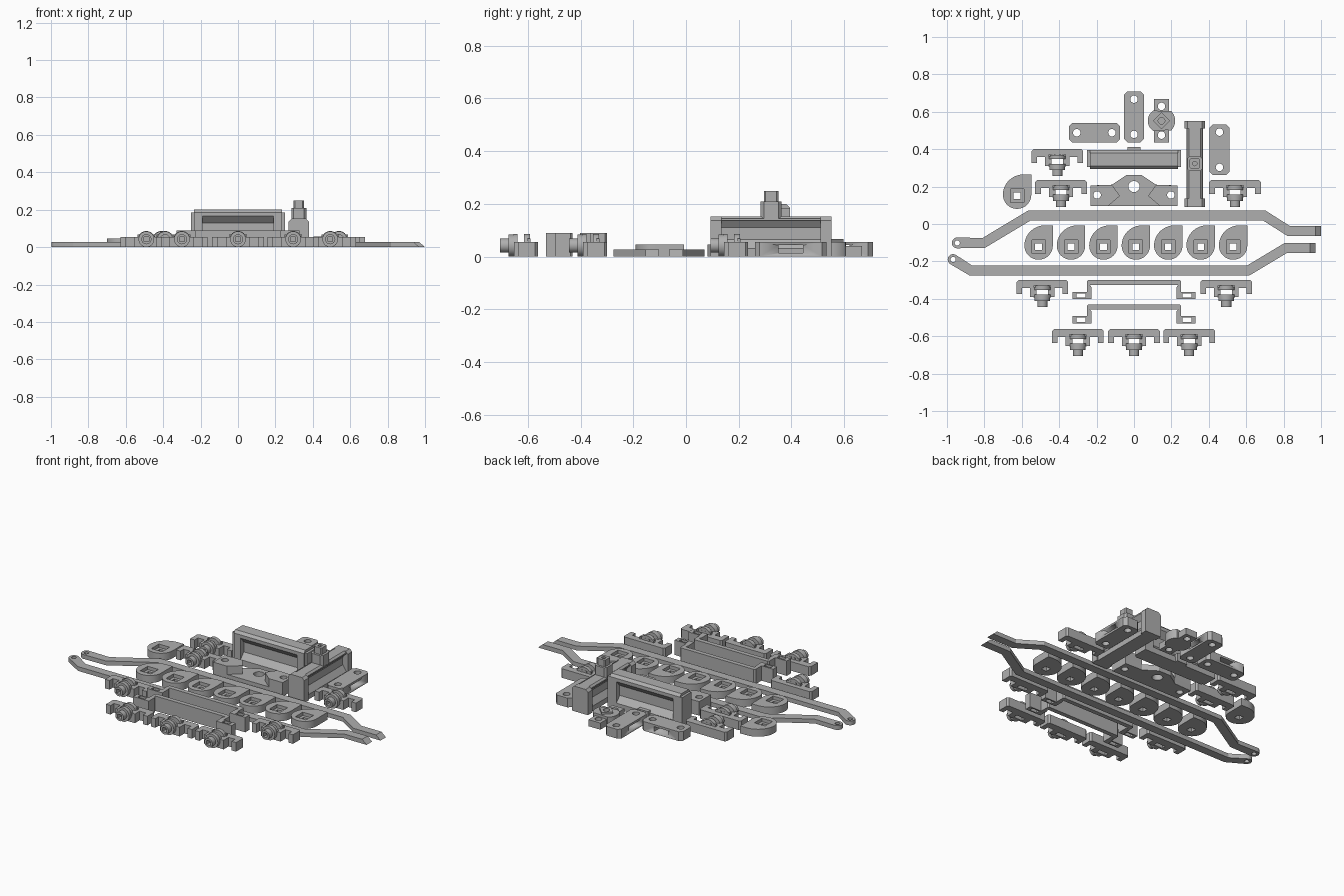
import bpy, bmesh, math
from mathutils import Vector

if "Cube" in bpy.data.objects:
    bpy.data.objects.remove(bpy.data.objects["Cube"])

gray = bpy.data.materials.new("plain_gray")
gray.diffuse_color = (0.43, 0.43, 0.43, 1)
gray.use_nodes = True
gray.node_tree.nodes["Principled BSDF"].inputs["Base Color"].default_value = gray.diffuse_color


def circle(x, y, r, n=24, a0=0.0, a1=2 * math.pi):
    full = abs(a1 - a0 - 2 * math.pi) < 1e-6
    m = n if full else n - 1
    return [(x + r * math.cos(a0 + (a1 - a0) * i / m), y + r * math.sin(a0 + (a1 - a0) * i / m))
            for i in range(n)]


def rect(x0, x1, y0, y1, c=0.0):
    if not c:
        return [(x0, y0), (x1, y0), (x1, y1), (x0, y1)]
    return [(x0 + c, y0), (x1 - c, y0), (x1, y0 + c), (x1, y1 - c),
            (x1 - c, y1), (x0 + c, y1), (x0, y1 - c), (x0, y0 + c)]


def mirrored(half):
    """Close a half outline by mirroring it across the first coordinate."""
    return half + [(-a, b) for a, b in reversed(half)]


def prism(loops, h0, h1, axis="z", at=(0, 0, 0)):
    """Extrude an outline with holes along an axis; returns a mesh."""
    cu = bpy.data.curves.new("outline", "CURVE")
    cu.dimensions, cu.fill_mode = "2D", "BOTH"
    cu.extrude = (h1 - h0) / 2
    for pts in loops:
        s = cu.splines.new("POLY")
        s.points.add(len(pts) - 1)
        for p, (a, b) in zip(s.points, pts):
            p.co = (a, b, 0, 1)
        s.use_cyclic_u = True
    ob = bpy.data.objects.new("outline", cu)
    bpy.context.collection.objects.link(ob)
    dg = bpy.context.evaluated_depsgraph_get()
    me = bpy.data.meshes.new_from_object(ob.evaluated_get(dg))
    bpy.data.objects.remove(ob)
    mid = (h0 + h1) / 2
    for v in me.vertices:
        a, b, h = v.co.x, v.co.y, v.co.z + mid
        co = {"z": (a, b, h), "x": (h, a, b), "y": (a, h, b)}[axis]
        v.co = Vector(co) + Vector(at)
    return me


def box(x0, x1, y0, y1, z0, z1):
    return prism([rect(x0, x1, y0, y1)], z0, z1)


def part(name, meshes):
    """Join meshes into one named object."""
    bm = bmesh.new()
    for me in meshes:
        piece = bmesh.new()
        piece.from_mesh(me)
        bmesh.ops.remove_doubles(piece, verts=piece.verts, dist=1e-5)
        bmesh.ops.recalc_face_normals(piece, faces=piece.faces)
        piece.to_mesh(me)
        piece.free()
        bm.from_mesh(me)
    out = bpy.data.meshes.new(name)
    bm.to_mesh(out)
    bm.free()
    out.materials.clear()
    out.materials.append(gray)
    for p in out.polygons:
        p.material_index = 0
    ob = bpy.data.objects.new(name, out)
    bpy.context.collection.objects.link(ob)
    bpy.ops.object.select_all(action="DESELECT")
    ob.select_set(True)
    bpy.context.view_layer.objects.active = ob
    bpy.ops.object.shade_smooth_by_angle(angle=math.radians(30))
    return ob


# Long cranked bars with an eye on the left and a tapered right tip
def bar(name, path, w):
    P = [Vector(p) for p in path]
    d = [(b - a).normalized() for a, b in zip(P, P[1:])]
    n = [Vector((-v.y, v.x)) for v in d]
    left, right = [], []
    for i in range(1, len(P)):
        m = n[i - 1] if i == len(P) - 1 else (n[i - 1] + n[i]).normalized()
        k = w / m.dot(n[i - 1])
        left.append(tuple(P[i] + m * k))
        right.append(tuple(P[i] - m * k))
    a = math.atan2(d[0].y, d[0].x)
    eye = circle(P[0].x, P[0].y, w + 0.003, 14, a + math.pi / 2, a + 1.5 * math.pi)
    me = prism([eye + right + left[::-1], circle(P[0].x, P[0].y, 0.014, 16)], 0, 0.026)
    for v in me.vertices:
        if v.co.x > P[-1].x - 0.001 and v.co.z > 0.02:
            v.co.x -= 0.03
    part(name, [me])


bar("upper_bar", [(-0.945, -0.101), (-0.803, -0.101), (-0.56, 0.045), (0.697, 0.045),
                  (0.828, -0.038), (1.0, -0.038)], 0.026)
bar("lower_bar", [(-0.967, -0.19), (-0.872, -0.249), (0.61, -0.249),
                  (0.812, -0.128), (0.97, -0.128)], 0.026)

# Teardrop pads with a square pocket and a smaller square hole
for i, (px, py) in enumerate([(-0.51 + 0.1733 * k, -0.115) for k in range(7)] + [(-0.625, 0.157)]):
    drop = circle(0, 0, 0.076, 24, math.pi, 2 * math.pi)
    drop += [(0.076, 0.108)]
    drop += [(0.035 + 0.111 * math.cos(t), 0.108 * math.sin(t))
             for t in [math.pi / 2 * (1 + k / 10) for k in range(10)]]
    part(f"teardrop_pad_{i + 1}", [
        prism([drop, rect(-0.018, 0.018, -0.024, 0.012)], 0, 0.025, at=(px, py, 0)),
        prism([drop, rect(-0.036, 0.036, -0.042, 0.030)], 0.025, 0.045, at=(px, py, 0))])

# Hanger brackets with a stepped round nose
for i, (px, py) in enumerate([(-0.41, 0.40), (-0.39, 0.235), (0.54, 0.235), (-0.49, -0.30),
                              (0.493, -0.30), (-0.30, -0.562), (0, -0.562), (0.295, -0.562)]):
    yoke = mirrored([(0.065, -0.09), (0.065, -0.043), (0.108, -0.043), (0.108, -0.075),
                     (0.138, -0.075), (0.138, -0.01), (0.128, 0)])
    at = (px, py, 0)
    rnd = lambda r: circle(0, 0.042, r)
    bore = rect(-0.013, 0.013, 0.029, 0.055)
    pieces = [prism([yoke, rect(-0.03, 0.03, -0.078, -0.053)], 0, 0.055, at=at),
              prism([rnd(0.042)], -0.112, -0.088, "y", at),
              prism([rnd(0.027), bore], -0.143, -0.112, "y", at)]
    for y0, y1 in ((-0.053, -0.03), (-0.092, -0.078)):      # arched fins
        pieces.append(prism([circle(0, 0.04, 0.046, 16, 0, math.pi)], y0, y1, "y", at))
    for k in range(4):                                      # locating teeth
        x = -0.042 + 0.028 * k
        pieces.append(box(px + x - 0.005, px + x + 0.005, py - 0.04, py - 0.028, 0.05, 0.068))
    part(f"hanger_bracket_{i + 1}", pieces)

# Tall straps with outward slotted feet
for i, y in enumerate((-0.30, -0.43)):
    strap = mirrored([(0.235, -0.027), (0.25 - 0.024, -0.04), (0.226, -0.102), (0.33, -0.102),
                      (0.33, -0.063), (0.252, -0.063), (0.252, -0.008), (0.244, 0)])
    slots = [rect(s * 0.283 - 0.024, s * 0.283 + 0.024, -0.094, -0.071) for s in (-1, 1)]
    part(f"strap_{i + 1}", [prism([strap] + slots, 0, 0.09, at=(0, y, 0))])

# Two-hole link plates with a slot through the side
for i, (x, y, turn) in enumerate([(-0.212, 0.488, 0), (0, 0.573, 1), (0.457, 0.397, 1)]):
    ob = part(f"link_plate_{i + 1}", [prism(
        [rect(-0.136, 0.136, -0.053, 0.053, 0.018), circle(-0.094, 0, 0.02), circle(0.094, 0, 0.02)],
        0, 0.056)])
    cut = part(f"slot_cutter_{i + 1}", [box(-0.047, 0.047, -0.1, 0.1, 0.014, 0.043)])
    cut.hide_render = True
    cut.hide_viewport = True
    for o in (ob, cut):
        o.location = (x, y, 0)
        o.rotation_euler.z = turn * math.pi / 2
    mod = ob.modifiers.new("side_slot", "BOOLEAN")
    mod.operation, mod.object, mod.solver = "DIFFERENCE", cut, "EXACT"

# Pivot plate: narrow two-hole strip under a round disc with a square socket
cx, cy = 0.147, 0.552
part("pivot_plate", [
    prism([rect(-0.04, 0.04, -0.115, 0.115), circle(0, -0.077, 0.02), circle(0, 0.077, 0.02)],
          0, 0.04, at=(cx, cy, 0)),
    prism([circle(0, 0, 0.073, 24, -0.8, 0.8) + [(0.03, 0.05), (-0.045, 0.055)]
           + circle(0, 0, 0.073, 8, 2.6, 3.68) + [(-0.045, -0.055), (0.03, -0.05)],
           circle(0, 0, 0.018)], 0, 0.055, at=(cx, cy, 0)),
    prism([circle(0, 0, 0.045, 4), circle(0, 0, 0.018)], 0.05, 0.066, at=(cx, cy, 0))])


# Channelled beam section: full ends, sloped recess along both sides
def section(w, h, z0, z1, deep):
    return mirrored([(w, 0), (w, z0), (w - deep, z0 + 0.035), (w - deep, z1 - 0.035), (w, z1),
                     (w, h - 0.015), (w - 0.015, h)])


def solid_section(w, h):
    return mirrored([(w, 0), (w, h - 0.015), (w - 0.015, h)])


at = (0, 0.345, 0)
part("large_bolster", [
    prism([section(0.05, 0.2, 0.035, 0.165, 0.032)], -0.19, 0.19, "x", at),
    prism([solid_section(0.05, 0.2)], -0.235, -0.19, "x", at),
    prism([solid_section(0.05, 0.2)], 0.19, 0.235, "x", at),
    box(-0.25, -0.235, 0.305, 0.395, 0, 0.185), box(0.235, 0.25, 0.305, 0.395, 0, 0.185),
    box(-0.035, 0.035, 0.39, 0.413, 0, 0.05)])

# Smaller beam with the stepped post
at = (0.325, 0, 0)
part("post_beam", [
    prism([section(0.045, 0.152, 0.03, 0.145, 0.025)], 0.13, 0.52, "y", at),
    prism([solid_section(0.054, 0.152)], 0.092, 0.135, "y", at),
    prism([solid_section(0.054, 0.152)], 0.51, 0.552, "y", at),
    prism([rect(-0.04, 0.04, -0.04, 0.04, 0.012)], 0.14, 0.208, at=(0.325, 0.323, 0)),
    prism([rect(-0.027, 0.027, -0.027, 0.027, 0.006), circle(0, 0, 0.012, 12)],
          0.2, 0.248, at=(0.325, 0.323, 0))])

# Gabled mount: low plate with a pivot hole and raised ends
gable = mirrored([(0.233, 0.095), (0.233, 0.206), (0.118, 0.21), (0.04, 0.262)])
pin = [circle(s * 0.197, 0.155, 0.02) for s in (-1, 1)]
part("gabled_mount", [
    prism([gable, circle(0, 0.2, 0.03)] + pin, 0, 0.035),
    prism([[(-0.233, 0.095), (-0.14, 0.095), (-0.075, 0.15), (-0.118, 0.209), (-0.233, 0.206)],
           pin[0]], 0.035, 0.085),
    prism([[(0.233, 0.095), (0.14, 0.095), (0.075, 0.15), (0.118, 0.209), (0.233, 0.206)],
           pin[1]], 0.035, 0.085)])
